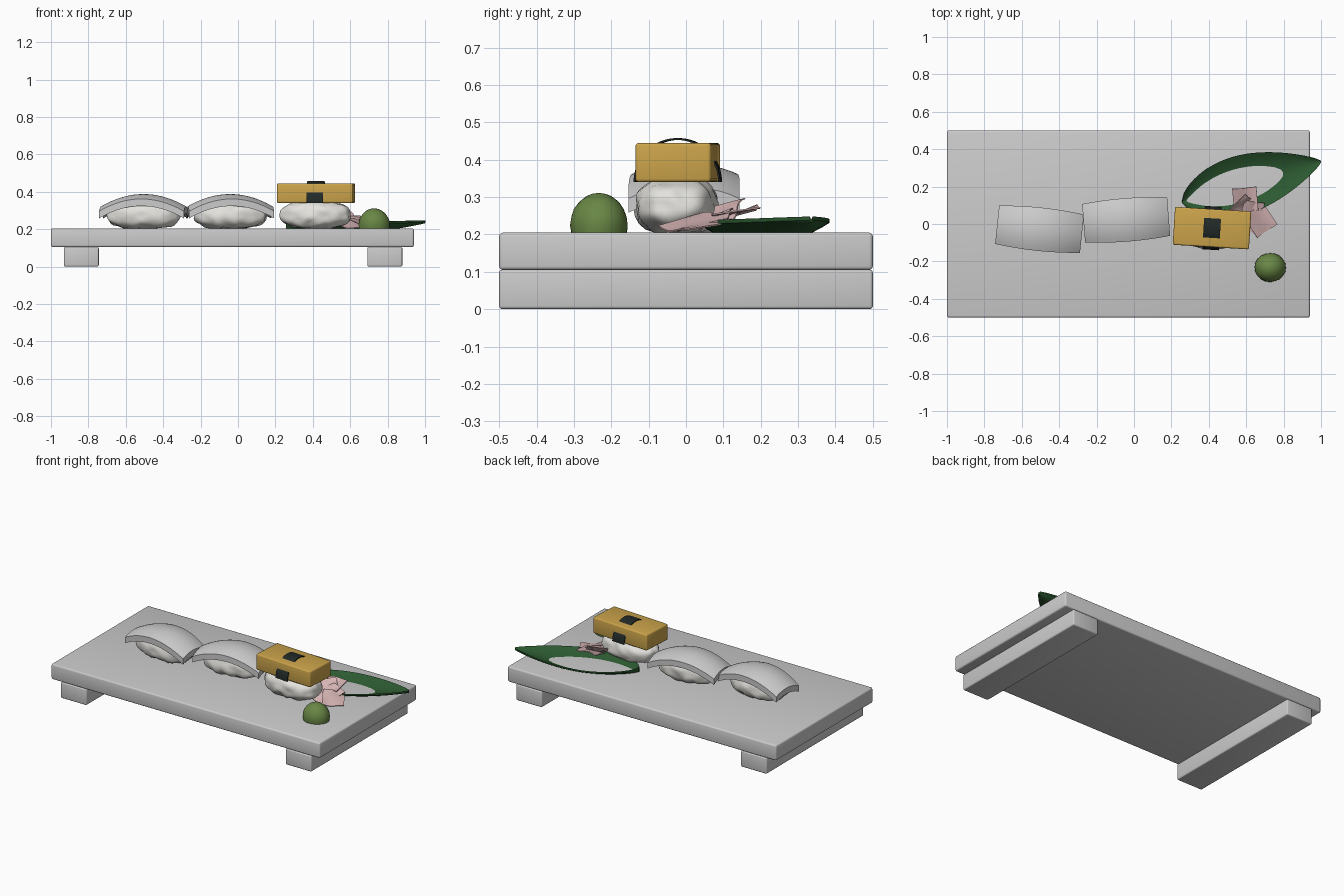
import bpy, bmesh
from math import sin, cos, pi, radians, sqrt
from mathutils import Vector, Matrix, Euler, noise

if "Cube" in bpy.data.objects:
    bpy.data.objects.remove(bpy.data.objects["Cube"])


def material(name, rgb):
    m = bpy.data.materials.new(name)
    m.diffuse_color = (*rgb, 1)
    m.use_nodes = True
    m.node_tree.nodes["Principled BSDF"].inputs["Base Color"].default_value = m.diffuse_color
    return m


RICE = material("rice_white", (0.78, 0.77, 0.73))
EGG = material("egg_yellow", (0.60, 0.37, 0.07))
NORI = material("seaweed_black", (0.015, 0.022, 0.02))
GREEN = material("paste_green", (0.14, 0.24, 0.06))
LEAF = material("leaf_green", (0.025, 0.10, 0.03))
PINK = material("ginger_pink", (0.68, 0.46, 0.46))


def finish(name, bm, mat=None, matrix=None, smooth=True, angle=35):
    me = bpy.data.meshes.new(name)
    bmesh.ops.recalc_face_normals(bm, faces=bm.faces)
    bm.to_mesh(me)
    bm.free()
    ob = bpy.data.objects.new(name, me)
    bpy.context.collection.objects.link(ob)
    if matrix:
        ob.matrix_world = matrix
    if mat:
        me.materials.append(mat)
    if smooth:
        bpy.context.view_layer.objects.active = ob
        bpy.ops.object.select_all(action='DESELECT')
        ob.select_set(True)
        bpy.ops.object.shade_smooth_by_angle(angle=radians(angle))
    return ob


def place(x, y, z, deg=0):
    return Matrix.Translation((x, y, z)) @ Matrix.Rotation(radians(deg), 4, 'Z')


def block(name, center, size, bevel, mat=None, deg=0):
    bm = bmesh.new()
    bmesh.ops.create_cube(bm, size=1, matrix=Matrix.Diagonal((*size, 1)))
    bmesh.ops.bevel(bm, geom=bm.edges[:], offset=bevel, segments=3,
                    profile=0.5, affect='EDGES')
    return finish(name, bm, mat, place(*center, deg))


def sheet(name, nu, nv, func, thick, mat=None, matrix=None):
    """Closed slab: func(u, v) gives the top surface, thickened downward."""
    bm = bmesh.new()
    rows = [[bm.verts.new(func(i / nu, j / nv * 2 - 1)) for j in range(nv + 1)]
            for i in range(nu + 1)]
    low = [[bm.verts.new(v.co - Vector((0, 0, thick))) for v in r] for r in rows]
    for i in range(nu):
        for j in range(nv):
            for g in (rows, low):
                bm.faces.new((g[i][j], g[i + 1][j], g[i + 1][j + 1], g[i][j + 1]))
        for j in (0, nv):
            bm.faces.new((rows[i][j], rows[i + 1][j], low[i + 1][j], low[i][j]))
    for i in (0, nu):
        for j in range(nv):
            bm.faces.new((rows[i][j], rows[i][j + 1], low[i][j + 1], low[i][j]))
    return finish(name, bm, mat, matrix)


# Serving board and its two feet
block("board", (-0.03, 0, 0.155), (1.94, 1.0, 0.1), 0.01)
block("left_foot", (-0.838, 0, 0.053), (0.187, 1.0, 0.105), 0.008)
block("right_foot", (0.785, 0, 0.053), (0.187, 1.0, 0.105), 0.008)


# Lumpy rice blocks
def rice(name, x, y, deg, half, seed):
    bm = bmesh.new()
    bmesh.ops.create_icosphere(bm, subdivisions=4, radius=1)
    for v in bm.verts:
        d = v.co.normalized()
        r = sum(abs(c) ** 2.6 for c in d) ** (-1 / 2.6)
        p = Vector([d[k] * r * half[k] for k in range(3)])
        p += d * 0.011 * noise.noise(p * 22 + Vector((seed, 0, 0)))
        p.z = max(p.z, -half[2] + 0.004)
        v.co = p
    finish(name, bm, RICE, place(x, y, 0.201 + half[2], deg))


rice("left_rice", -0.505, -0.03, -6, (0.195, 0.104, 0.075), 1)
rice("middle_rice", -0.042, 0.02, 4.5, (0.195, 0.104, 0.075), 7)
rice("right_rice", 0.415, -0.025, -3.5, (0.186, 0.106, 0.075), 13)


# Arched fish slices
def fish(u, v):
    s = u * 2 - 1
    w = 0.103 + 0.013 * (1 - s * s)
    return Vector((s * 0.228, v * w, 0.388 - 0.066 * s * s - 0.026 * v * v))


for nm, x, y, deg in (("left_fish", -0.505, -0.028, -6),
                      ("middle_fish", -0.042, 0.022, 4.5)):
    sheet(nm, 24, 12, fish, 0.038, None, place(x, y, 0, deg))

# Egg slab with seaweed band
block("egg_slab", (0.417, -0.022, 0.3925), (0.408, 0.203, 0.105), 0.009, EGG, -3.5)
bm = bmesh.new()
rings = []
for i in range(25):
    a = pi * i / 24
    rings.append([bm.verts.new((x, (0.116 - t) * cos(a), (0.118 - t) * sin(a)))
                  for x, t in ((-0.045, 0), (0.045, 0), (0.045, 0.005), (-0.045, 0.005))])
for a, b in zip(rings, rings[1:]):
    for k in range(4):
        bm.faces.new((a[k], a[(k + 1) % 4], b[(k + 1) % 4], b[k]))
bm.faces.new(rings[0])
bm.faces.new(rings[-1])
finish("seaweed_band", bm, NORI, place(0.417, -0.022, 0.34, -3.5))

# Green paste mound
bm = bmesh.new()
bmesh.ops.create_icosphere(bm, subdivisions=3, radius=1)
for v in bm.verts:
    d = v.co.copy()
    n = 1 + 0.035 * noise.noise(d * 2.5)
    v.co = Vector((d.x * 0.084 * n, d.y * 0.077 * n, max(d.z * 0.087 * n, -0.022)))
finish("green_paste", bm, GREEN, place(0.728, -0.233, 0.224))


# Cupped leaf, its middle sinking below the board top
def leaf(u, v):
    w = 0.004 + 0.153 * max(sin(pi * u ** 0.8), 0) ** 0.8
    c = 0.188 + 0.14 * (u - 0.38) ** 2
    e = 0.236 + 0.012 * u * u
    return Vector((u * 0.775, v * w, c + max(e - c, 0.004) * v * v))


sheet("leaf", 32, 12, leaf, 0.01, LEAF, place(0.257, 0.115, 0, 16.5))


# Pickled ginger slices
def ginger(size):
    return lambda u, v: Vector(((u - 0.5) * size[0], v * size[1] / 2,
                                0.008 * sin(u * 5) * v))


for i, (loc, size, rot) in enumerate((
        ((0.675, 0.02, 0.232), (0.13, 0.14), (14, 8, 35)),
        ((0.595, 0.13, 0.258), (0.13, 0.13), (15, -6, 4)),
        ((0.575, 0.10, 0.262), (0.075, 0.12), (14, 42, -38)),
        ((0.625, 0.04, 0.235), (0.11, 0.17), (17, 10, -12)))):
    m = Matrix.Translation(loc) @ Euler([radians(r) for r in rot]).to_matrix().to_4x4()
    sheet(f"ginger_slice_{i + 1}", 6, 4, ginger(size), 0.004, PINK, m)
